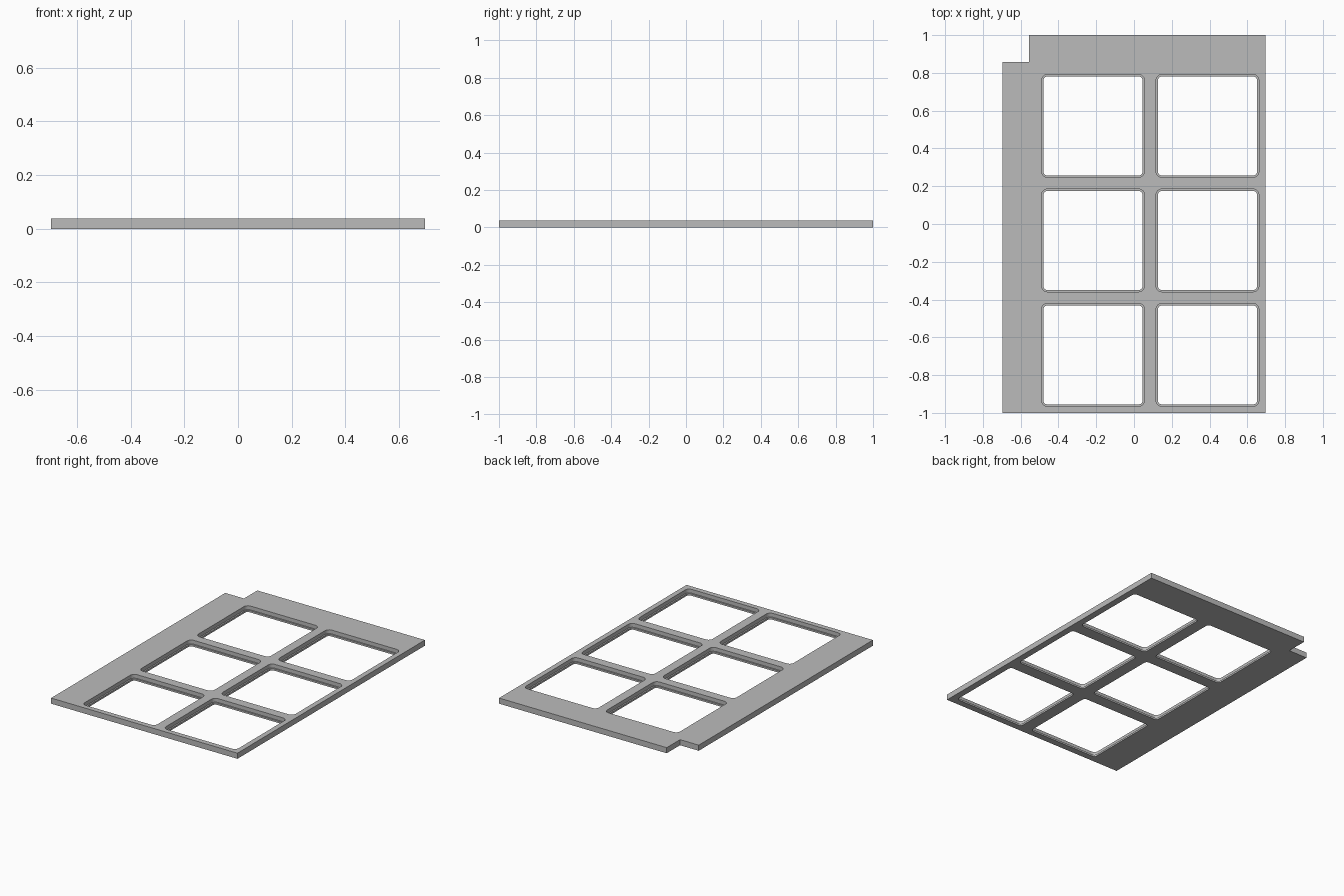
import bpy, bmesh
from math import cos, sin, pi

cube = bpy.data.objects.get("Cube")
if cube:
    bpy.data.objects.remove(cube)

TOP, LEDGE = 0.038, 0.012
HALF, LIP, RADIUS = 0.272, 0.010, 0.03


def rounded_square(cx, cy, half, radius, steps=6):
    """Points of a square with rounded corners, anticlockwise."""
    points = []
    for corner, (sx, sy) in enumerate([(1, 1), (-1, 1), (-1, -1), (1, -1)]):
        for i in range(steps + 1):
            a = (corner + i / steps) * pi / 2
            points.append((cx + sx * (half - radius) + radius * cos(a),
                           cy + sy * (half - radius) + radius * sin(a)))
    return points


def ring(bm, points, z):
    verts = [bm.verts.new((x, y, z)) for x, y in points]
    for i, v in enumerate(verts):
        bm.edges.new((verts[i - 1], v))
    return verts


def join(bm, a, b):
    """Wall or ledge between two matching rings."""
    for i in range(len(a)):
        bm.faces.new((a[i - 1], a[i], b[i], b[i - 1]))


def cap(bm, rings):
    edges = {bm.edges.get((r[i - 1], r[i])) for r in rings for i in range(len(r))}
    bmesh.ops.triangle_fill(bm, edges=list(edges), use_beauty=True)


bm = bmesh.new()

# Plate outline with a notched back corner
outline = [(-0.696, -1), (0.696, -1), (0.696, 1), (-0.556, 1),
           (-0.556, 0.858), (-0.696, 0.858)]
upper, lower = [ring(bm, outline, TOP)], [ring(bm, outline, 0)]
join(bm, lower[0], upper[0])

# Six windows, each with a narrow ledge around the opening
for col in range(2):
    for row in range(3):
        cx, cy = -0.217 + 0.606 * col, -0.693 + 0.606 * row
        wide = rounded_square(cx, cy, HALF, RADIUS)
        narrow = rounded_square(cx, cy, HALF - LIP, RADIUS - LIP)
        rings = [ring(bm, wide, TOP), ring(bm, wide, LEDGE),
                 ring(bm, narrow, LEDGE), ring(bm, narrow, 0)]
        for a, b in zip(rings, rings[1:]):
            join(bm, a, b)
        upper.append(rings[0])
        lower.append(rings[-1])

cap(bm, upper)
cap(bm, lower)
bmesh.ops.recalc_face_normals(bm, faces=bm.faces[:])

mesh = bpy.data.meshes.new("window_plate")
bm.to_mesh(mesh)
bm.free()
plate = bpy.data.objects.new("window_plate", mesh)
bpy.context.collection.objects.link(plate)

# Plain grey
grey = bpy.data.materials.new("plain_grey")
grey.use_nodes = True
colour = (0.5, 0.5, 0.5, 1)
grey.diffuse_color = colour
grey.node_tree.nodes["Principled BSDF"].inputs["Base Color"].default_value = colour
mesh.materials.append(grey)

bpy.context.view_layer.objects.active = plate
plate.select_set(True)
bpy.ops.object.shade_smooth_by_angle()
